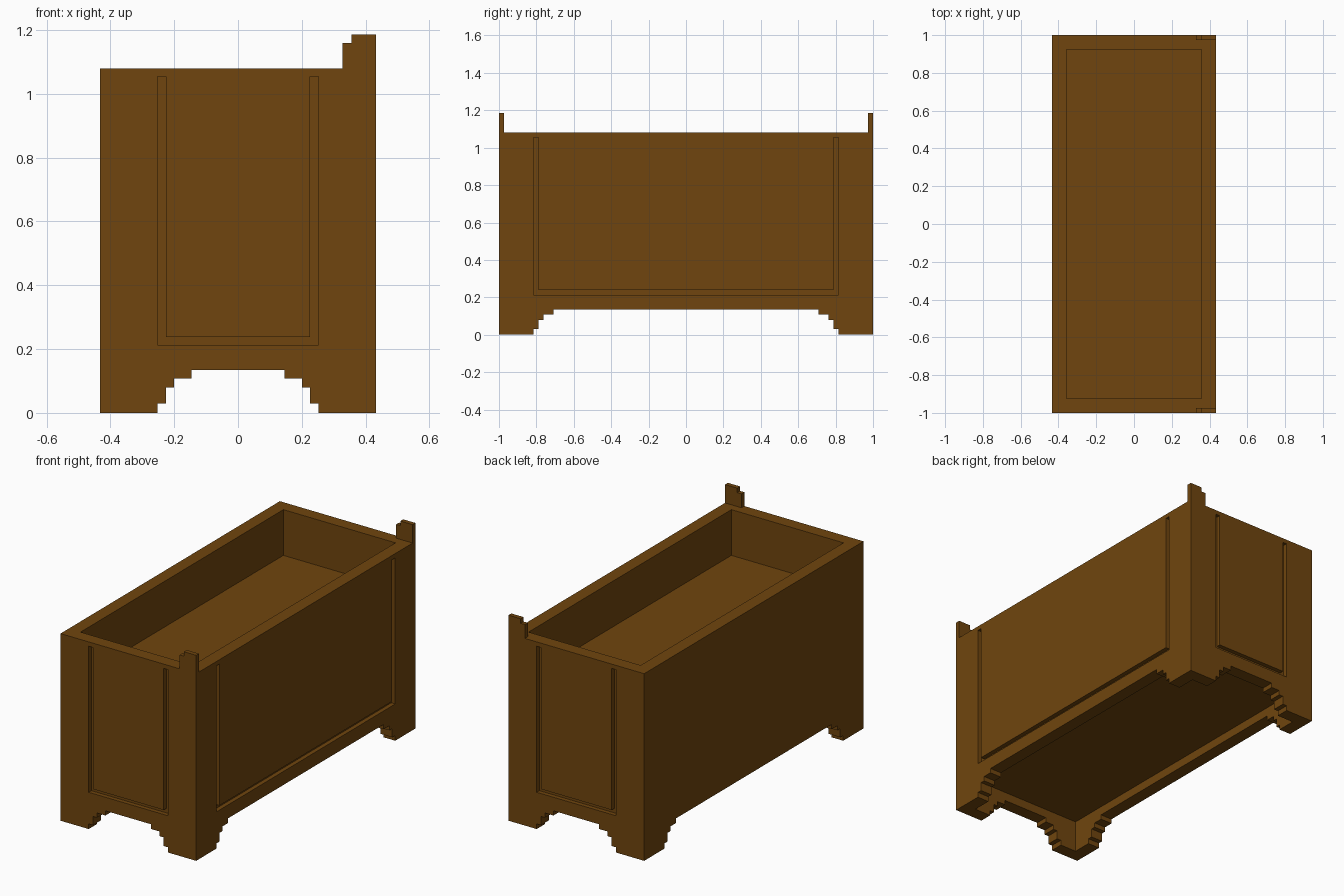
import bpy, bmesh
from mathutils import Vector

if "Cube" in bpy.data.objects:
    bpy.data.objects.remove(bpy.data.objects["Cube"])

wood = bpy.data.materials.new("brown wood")
wood.diffuse_color = (0.162, 0.060, 0.0044, 1)
wood.use_nodes = True
wood.node_tree.nodes["Principled BSDF"].inputs["Base Color"].default_value = wood.diffuse_color

HX, HY, TOP, WALL = 0.433, 1.0, 1.08, 0.075
GROOVE = 0.025


def prism(name, profile, axis, a, b):
    """Extrude a (u, z) profile along 'x' or 'y' from a to b."""
    bm = bmesh.new()
    place = (lambda u, z, t: (t, u, z)) if axis == 'x' else (lambda u, z, t: (u, t, z))
    face = bm.faces.new([bm.verts.new(place(u, z, a)) for u, z in profile])
    ext = bmesh.ops.extrude_face_region(bm, geom=[face])
    shift = Vector(place(0, 0, b - a))
    bmesh.ops.translate(bm, vec=shift,
                        verts=[v for v in ext["geom"] if isinstance(v, bmesh.types.BMVert)])
    bmesh.ops.recalc_face_normals(bm, faces=bm.faces)
    me = bpy.data.meshes.new(name)
    bm.to_mesh(me)
    bm.free()
    me.materials.append(wood)
    ob = bpy.data.objects.new(name, me)
    bpy.context.collection.objects.link(ob)
    return ob


def rect(u, z0, z1):
    return [(-u, z0), (u, z0), (u, z1), (-u, z1)]


def arch(w):
    """Stepped opening between two feet, w = half width at the ground."""
    half = [(w, -0.1), (w, 0.03), (w - 0.027, 0.03), (w - 0.027, 0.08),
            (w - 0.053, 0.08), (w - 0.053, 0.107), (w - 0.107, 0.107), (w - 0.107, 0.134)]
    return half + [(-u, z) for u, z in reversed(half)]


def u_groove(w):
    """U-shaped groove outline, w = outer half width."""
    i = w - 0.027
    return [(-w, 1.055), (-w, 0.212), (w, 0.212), (w, 1.055),
            (i, 1.055), (i, 0.238), (-i, 0.238), (-i, 1.055)]


# chest body
body = prism("chest_body", rect(HX, 0, TOP), 'y', -HY, HY)

cutters = [
    # open top and hollow underside
    prism("top_cavity_cutter", rect(HX - WALL, 0.816, 1.3), 'y', -HY + WALL, HY - WALL),
    prism("underside_cutter", rect(HX - WALL, -0.2, 0.185), 'y', -HY + WALL, HY - WALL),
    # stepped foot openings
    prism("end_arch_cutter", arch(0.253), 'y', -1.2, 1.2),
    prism("side_arch_cutter", arch(0.815), 'x', -0.7, 0.7),
    # panel grooves on both ends and the right side
    prism("front_groove_cutter", u_groove(0.253), 'y', -1.1, -HY + GROOVE),
    prism("back_groove_cutter", u_groove(0.253), 'y', HY - GROOVE, 1.1),
    prism("side_groove_cutter", u_groove(0.815), 'x', HX - GROOVE, 0.6),
]
for c in cutters:
    m = body.modifiers.new(c.name, 'BOOLEAN')
    m.operation = 'DIFFERENCE'
    m.solver = 'EXACT'
    m.object = c

# bake the cuts and drop the cutters
dg = bpy.context.evaluated_depsgraph_get()
baked = bpy.data.meshes.new_from_object(body.evaluated_get(dg))
body.modifiers.clear()
body.data = baked
for c in cutters:
    bpy.data.objects.remove(c)

# stepped hinge posts on the right-hand corners
post = [(0.328, TOP), (HX, TOP), (HX, 1.186), (0.355, 1.186), (0.355, 1.16), (0.328, 1.16)]
prism("front_hinge_post", post, 'y', -HY, -HY + 0.026)
prism("back_hinge_post", post, 'y', HY - 0.026, HY)
